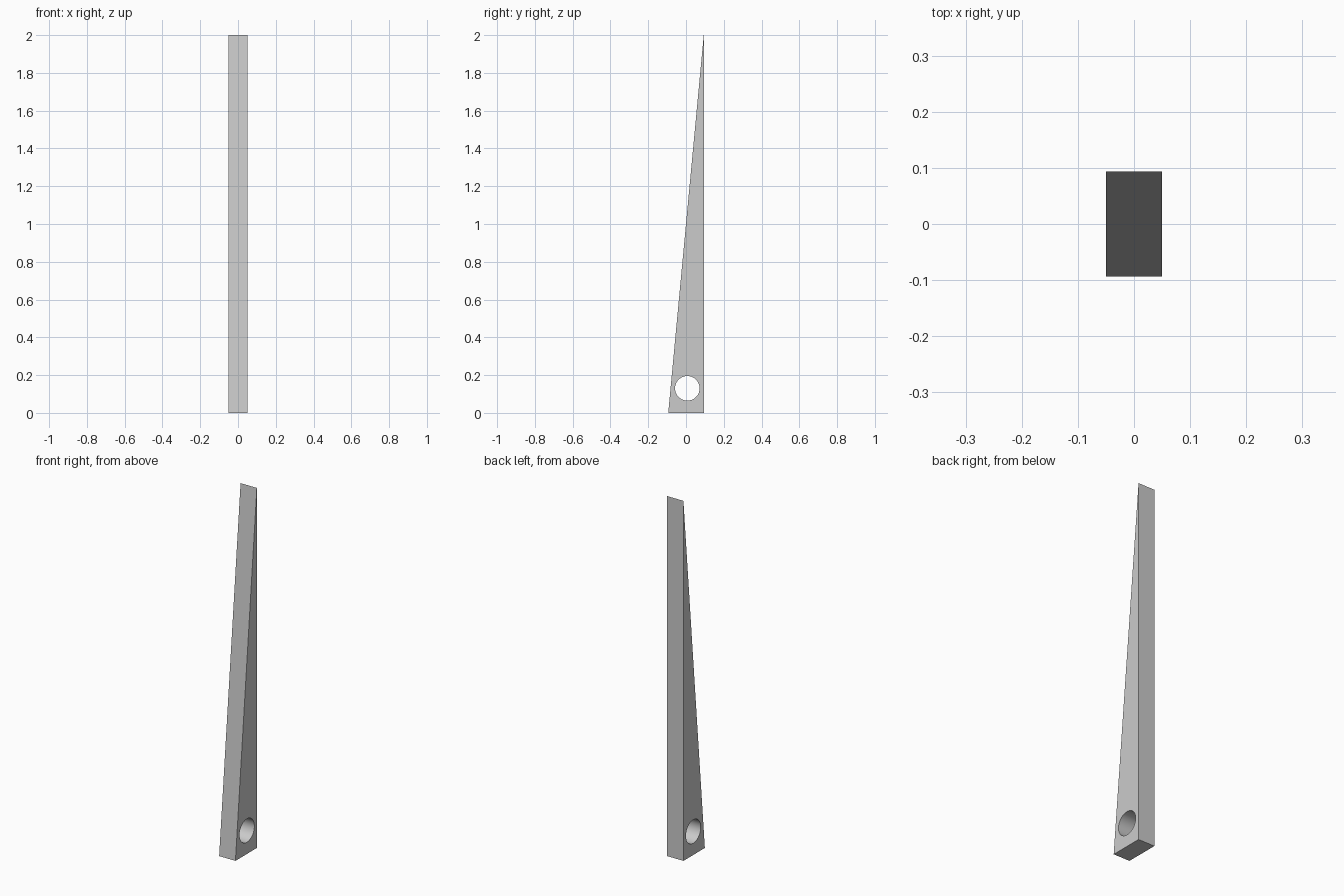
import bpy, bmesh, math

HALF_WIDTH, HALF_DEPTH, HEIGHT = 0.05, 0.094, 2.0
HOLE_Y, HOLE_Z, HOLE_RADIUS = 0.007, 0.13, 0.065

cube = bpy.data.objects.get("Cube")
if cube:
    bpy.data.objects.remove(cube, do_unlink=True)

grey = bpy.data.materials.new("light_grey")
grey.use_nodes = True
colour = (0.6, 0.6, 0.6, 1.0)
grey.diffuse_color = colour
grey.node_tree.nodes["Principled BSDF"].inputs["Base Color"].default_value = colour

# Tapered wedge: a right triangle extruded across the width
bm = bmesh.new()
profile = [(-HALF_DEPTH, 0), (HALF_DEPTH, 0), (HALF_DEPTH, HEIGHT)]
face = bm.faces.new([bm.verts.new((-HALF_WIDTH, y, z)) for y, z in profile])
side = bmesh.ops.extrude_face_region(bm, geom=[face])
moved = [v for v in side["geom"] if isinstance(v, bmesh.types.BMVert)]
bmesh.ops.translate(bm, verts=moved, vec=(2 * HALF_WIDTH, 0, 0))
bmesh.ops.recalc_face_normals(bm, faces=bm.faces)
mesh = bpy.data.meshes.new("tapered_wedge")
bm.to_mesh(mesh)
bm.free()
mesh.materials.append(grey)
wedge = bpy.data.objects.new("tapered_wedge", mesh)
bpy.context.collection.objects.link(wedge)

# Round pivot hole through the wide end
bpy.ops.mesh.primitive_cylinder_add(
    vertices=64, radius=HOLE_RADIUS, depth=4 * HALF_WIDTH,
    location=(0, HOLE_Y, HOLE_Z), rotation=(0, math.pi / 2, 0))
cutter = bpy.context.object
cutter.name = "hole_cutter"
cutter.hide_render = True
cutter.data.materials.append(grey)

cut = wedge.modifiers.new("pivot_hole", "BOOLEAN")
cut.operation = "DIFFERENCE"
cut.solver = "EXACT"
cut.object = cutter

bpy.ops.object.select_all(action="DESELECT")
wedge.select_set(True)
bpy.context.view_layer.objects.active = wedge
bpy.ops.object.modifier_apply(modifier=cut.name)
bpy.data.objects.remove(cutter, do_unlink=True)

# Smooth hole wall, sharp outer edges
bpy.ops.object.shade_smooth_by_angle(angle=math.radians(30))
# The two long faces meet at a thin tip, so every planar face stays flat
for poly in wedge.data.polygons:
    if len(poly.vertices) != 4 or abs(poly.normal.x) > 0.9:
        poly.use_smooth = False
